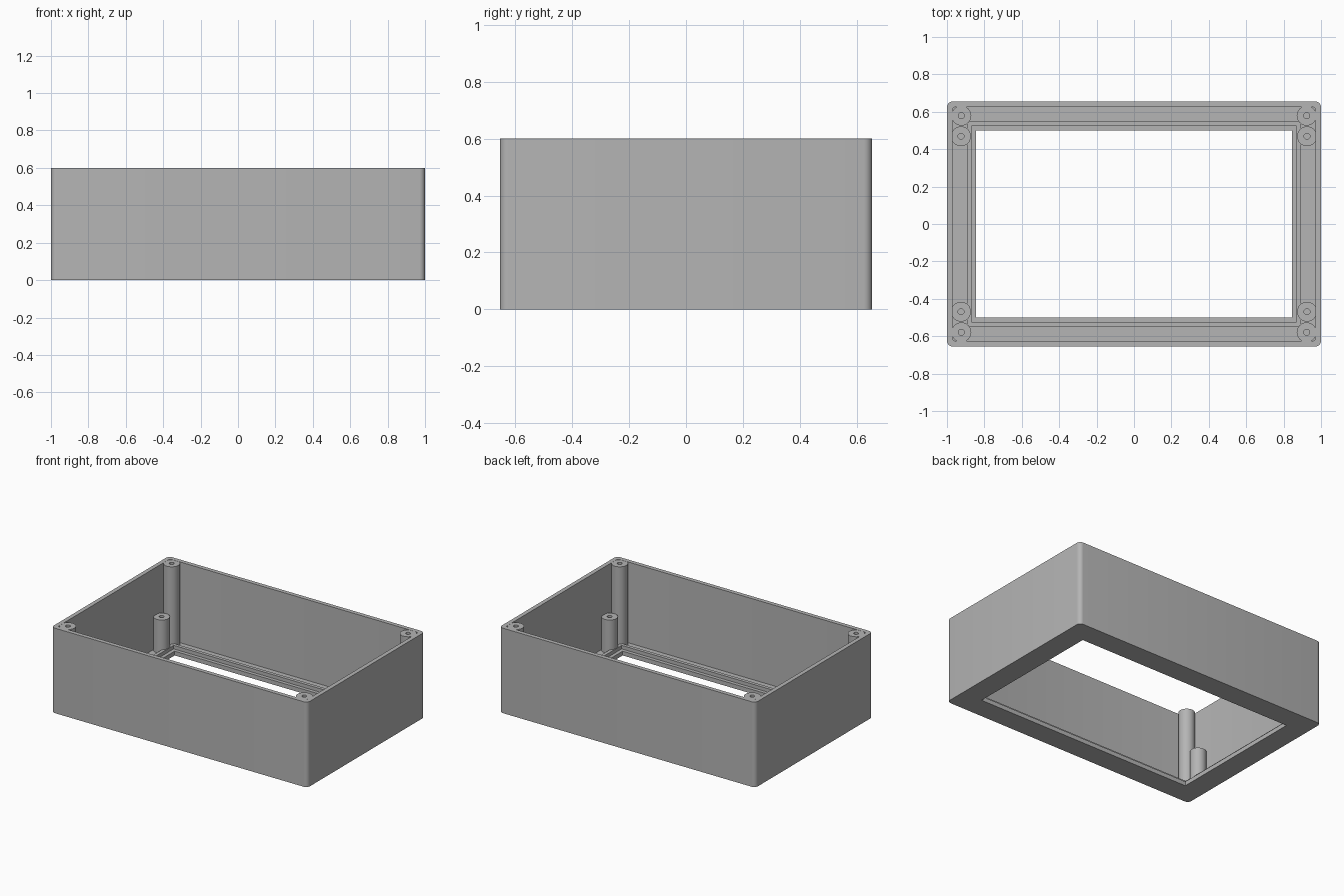
import bpy, bmesh
from math import sin, cos, pi

cube = bpy.data.objects.get("Cube")
if cube:
    bpy.data.objects.remove(cube)

# Single plain grey plastic
grey = bpy.data.materials.new("grey plastic")
grey.use_nodes = True
colour = (0.46, 0.46, 0.46, 1)
grey.diffuse_color = colour
grey.node_tree.nodes["Principled BSDF"].inputs["Base Color"].default_value = colour


def rounded_rect(hx, hy, z, r, steps=6):
    """Rectangle outline with quarter-round corners, counter-clockwise."""
    pts = []
    for k, (sx, sy) in enumerate([(1, 1), (-1, 1), (-1, -1), (1, -1)]):
        for i in range(steps + 1):
            a = (k + i / steps) * pi / 2
            pts.append((sx * (hx - r) + r * cos(a), sy * (hy - r) + r * sin(a), z))
    return pts


def circle(cx, cy, z, r, n=32):
    return [(cx + r * cos(2 * pi * i / n), cy + r * sin(2 * pi * i / n), z) for i in range(n)]


def loft(name, rings, closed):
    """Bridge matching outlines; join the ends together or cap them."""
    bm = bmesh.new()
    loops = [[bm.verts.new(p) for p in ring] for ring in rings]
    n = len(loops[0])
    pairs = list(zip(loops, loops[1:]))
    if closed:
        pairs.append((loops[-1], loops[0]))
    else:
        bm.faces.new(loops[0])
        bm.faces.new(loops[-1])
    for a, b in pairs:
        for i in range(n):
            j = (i + 1) % n
            bm.faces.new((a[i], a[j], b[j], b[i]))
    bmesh.ops.remove_doubles(bm, verts=bm.verts, dist=1e-5)
    bmesh.ops.recalc_face_normals(bm, faces=bm.faces)
    mesh = bpy.data.meshes.new(name)
    bm.to_mesh(mesh)
    bm.free()
    mesh.materials.append(grey)
    obj = bpy.data.objects.new(name, mesh)
    bpy.context.collection.objects.link(obj)
    bpy.ops.object.select_all(action="DESELECT")
    obj.select_set(True)
    bpy.context.view_layer.objects.active = obj
    bpy.ops.object.shade_smooth_by_angle(angle=pi / 6)
    return obj


# Box shell: walls, floor, raised lip and window opening
HX, HY, TOP, FLOOR, LIP = 1.0, 0.655, 0.6, 0.03, 0.055
profile = [  # inset from the outside, height, corner radius
    (0, 0, 0.03), (0, TOP, 0.03), (0.03, TOP, 0.015), (0.03, FLOOR, 0.015),
    (0.106, FLOOR, 0), (0.106, LIP, 0), (0.13, LIP, 0), (0.13, FLOOR, 0),
    (0.155, FLOOR, 0), (0.155, 0, 0),
]
loft("box_shell", [rounded_rect(HX - d, HY - d, z, r) for d, z, r in profile], True)


# Screw posts with blind holes, in every corner
def post(name, x, y, top, depth, r=0.053, hole=0.016):
    loft(name, [circle(x, y, FLOOR / 2, r), circle(x, y, top, r),
                circle(x, y, top, hole), circle(x, y, top - depth, hole)], False)


for sx, side in ((1, "left"), (-1, "right")):
    for sy, end in ((-1, "front"), (1, "back")):
        post(f"tall_post_{end}_{side}", sx * 0.923, sy * 0.579, TOP - 0.001, 0.2)
        post(f"short_post_{end}_{side}", sx * 0.925, sy * 0.469, 0.265, 0.15)
